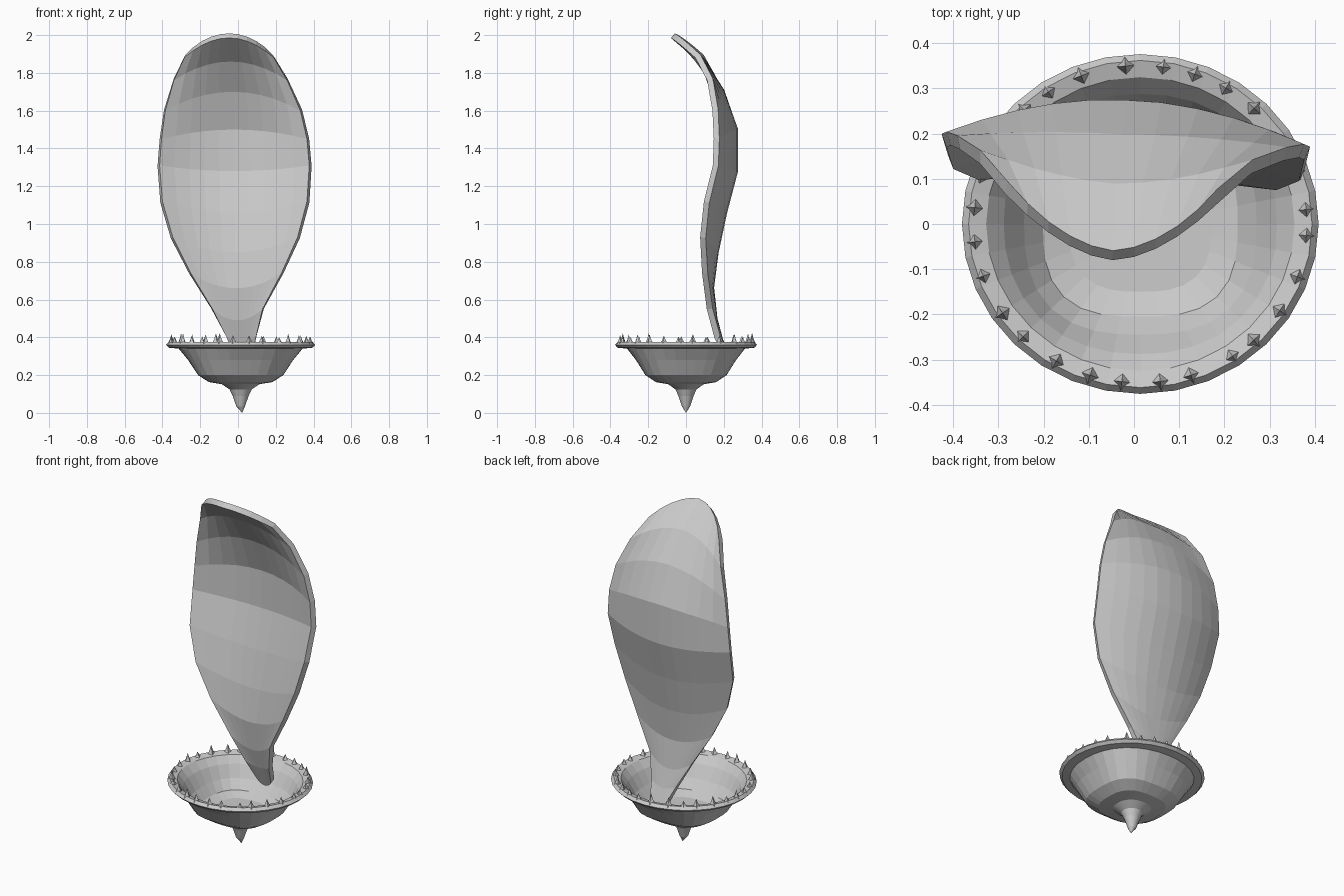
import bpy, bmesh, math, random

if "Cube" in bpy.data.objects:
    bpy.data.objects.remove(bpy.data.objects["Cube"])

random.seed(4)
grey = bpy.data.materials.new("pale_grey")
grey.diffuse_color = (0.6, 0.6, 0.6, 1)
grey.use_nodes = True
grey.node_tree.nodes["Principled BSDF"].inputs["Base Color"].default_value = grey.diffuse_color


def finish(bm, name):
    bmesh.ops.recalc_face_normals(bm, faces=bm.faces)
    mesh = bpy.data.meshes.new(name)
    bm.to_mesh(mesh)
    bm.free()
    mesh.materials.append(grey)
    obj = bpy.data.objects.new(name, mesh)
    bpy.context.collection.objects.link(obj)
    return obj


CX, SX = 0.014, 1.05       # cup centre and its stretch along x


def ring_point(r, angle, power):
    """Point on a rounded-square outline; power 2 is a plain ellipse."""
    c, s = math.cos(angle), math.sin(angle)
    k = (abs(c) ** power + abs(s) ** power) ** (-1 / power)
    return CX + SX * r * k * c, r * k * s


# Cup: closed profile from the stem tip, up the outside, over the rim, to the floor
profile = [  # radius, height, squareness
    (0.022, 0.035, 2), (0.040, 0.090, 2), (0.056, 0.125, 2), (0.095, 0.152, 2.2),
    (0.160, 0.163, 2.8), (0.215, 0.200, 2.9), (0.265, 0.280, 2.6), (0.312, 0.340, 2.2),
    (0.362, 0.345, 2), (0.376, 0.360, 2), (0.362, 0.376, 2), (0.325, 0.366, 2),
    (0.288, 0.325, 2.2), (0.245, 0.255, 2.6), (0.205, 0.203, 2.9), (0.150, 0.184, 2.8)]
SEG = 32
bm = bmesh.new()
rings = []
for r, z, p in profile:
    rings.append([bm.verts.new((*ring_point(r, 2 * math.pi * i / SEG, p), z))
                  for i in range(SEG)])
for a, b in zip(rings, rings[1:]):
    for i in range(SEG):
        j = (i + 1) % SEG
        bm.faces.new((a[i], a[j], b[j], b[i]))
tip = bm.verts.new((CX + 0.008, 0, 0))
floor = bm.verts.new((CX, 0, 0.182))
for i in range(SEG):
    j = (i + 1) % SEG
    bm.faces.new((tip, rings[0][j], rings[0][i]))
    bm.faces.new((floor, rings[-1][i], rings[-1][j]))
finish(bm, "cup")

# Small thorns along the rim
bm = bmesh.new()
THORNS = 28
for n in range(THORNS):
    a = 2 * math.pi * (n + 0.5) / THORNS + random.uniform(-0.04, 0.04)
    h = random.uniform(0.035, 0.06)
    rad, tan = 0.022, 0.026
    x, y = ring_point(0.351, a, 2)
    base = []
    for dr, dt in ((rad, 0), (0, tan), (-rad, 0), (0, -tan)):
        base.append((x + dr * math.cos(a) - dt * math.sin(a),
                     y + dr * math.sin(a) + dt * math.cos(a)))
    low = [bm.verts.new((px, py, 0.360)) for px, py in base]
    mid = [bm.verts.new((x + (px - x) * 0.4, y + (py - y) * 0.4, 0.365 + h * 0.45))
           for px, py in base]
    top = bm.verts.new((x, y, 0.365 + h))
    bm.faces.new(low)
    for i in range(4):
        j = (i + 1) % 4
        bm.faces.new((low[i], low[j], mid[j], mid[i]))
        bm.faces.new((mid[i], mid[j], top))
finish(bm, "rim_thorns")

# Petal: bowed sheet; rows run from its foot inside the cup to its curled top
rows = [  # z middle, z edge, x left, x right, y middle, y edge
    (0.26, 0.29, -0.020, 0.075, 0.210, 0.200),
    (0.38, 0.40, -0.060, 0.095, 0.165, 0.150),
    (0.49, 0.55, -0.135, 0.130, 0.135, 0.110),
    (0.66, 0.74, -0.250, 0.230, 0.115, 0.085),
    (0.85, 0.93, -0.345, 0.315, 0.140, 0.075),
    (1.06, 1.12, -0.400, 0.365, 0.185, 0.095),
    (1.28, 1.31, -0.415, 0.377, 0.243, 0.142),
    (1.50, 1.45, -0.405, 0.365, 0.243, 0.147),
    (1.70, 1.60, -0.385, 0.330, 0.170, 0.140),
    (1.86, 1.76, -0.340, 0.260, 0.065, 0.112),
    (1.985, 1.88, -0.285, 0.190, -0.080, 0.050)]
COLS = 10
bm = bmesh.new()
grid = []
for zc, ze, xl, xr, yc, ye in rows:
    line = []
    for i in range(COLS + 1):
        u = 2 * i / COLS - 1
        bow = abs(u) ** 1.8
        x = (xl + xr) / 2 + u * (xr - xl) / 2
        y = yc + (ye - yc) * bow + max(0, -u) * 0.07 * (xr - xl) / 2
        z = zc + (ze - zc) * u * u
        line.append(bm.verts.new((x, y, z)))
    grid.append(line)
for a, b in zip(grid, grid[1:]):
    for i in range(COLS):
        bm.faces.new((a[i], a[i + 1], b[i + 1], b[i]))
bm.normal_update()
if sum(f.normal.y for f in bm.faces) > 0:
    bmesh.ops.reverse_faces(bm, faces=bm.faces)
# thicken towards the back
front = list(bm.faces)
mesh = bpy.data.meshes.new("petal")
bm.to_mesh(mesh)
bm.free()
mesh.materials.append(grey)
petal = bpy.data.objects.new("petal", mesh)
bpy.context.collection.objects.link(petal)
solid = petal.modifiers.new("thickness", "SOLIDIFY")
solid.thickness = 0.032
solid.offset = -1
